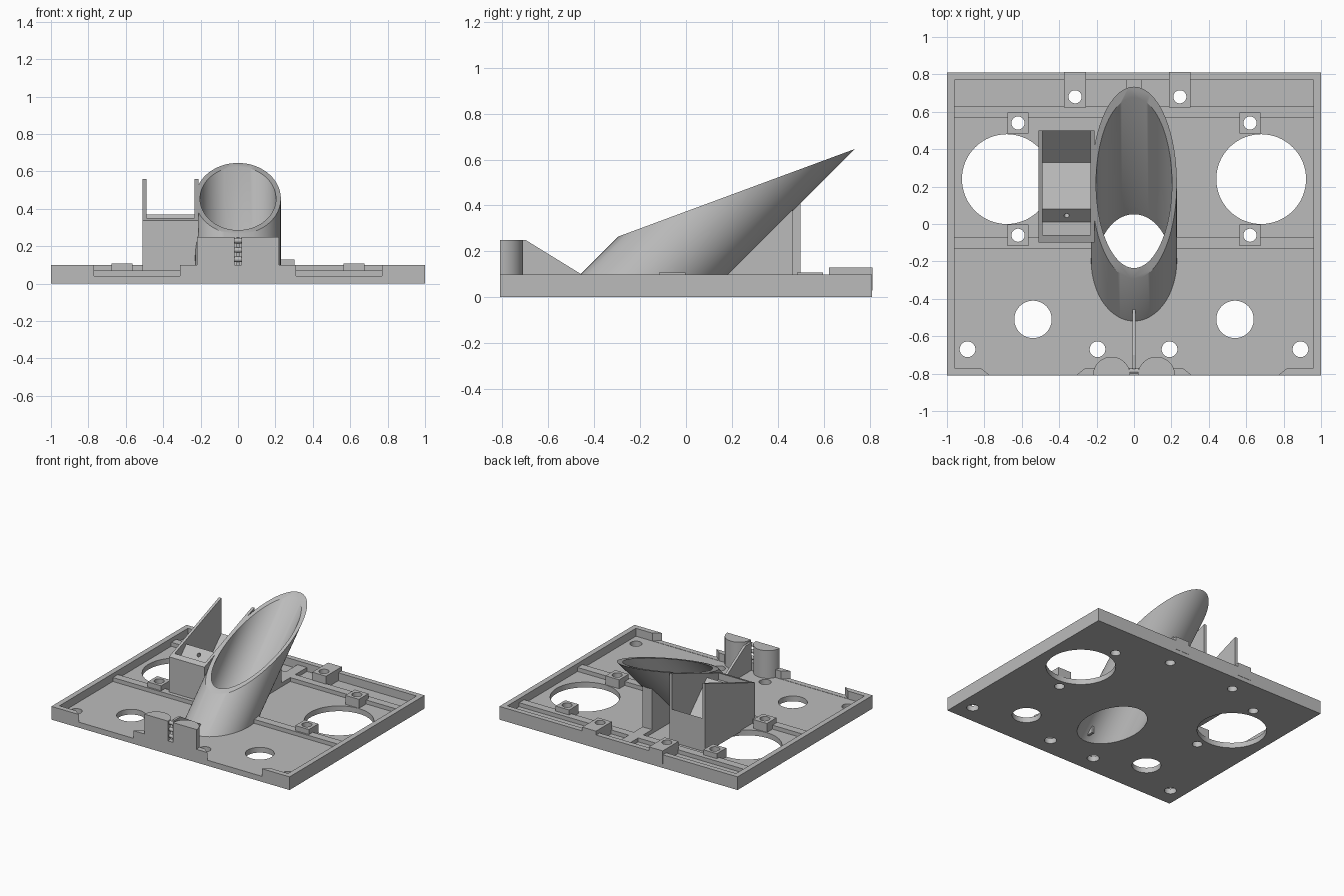
import bpy, bmesh, math
from mathutils import Matrix, Vector

old = bpy.data.objects.get("Cube")
if old:
    bpy.data.objects.remove(old, do_unlink=True)

grey = bpy.data.materials.new("plain grey")
grey.use_nodes = True
colour = (0.5, 0.5, 0.5, 1)
grey.diffuse_color = colour
grey.node_tree.nodes["Principled BSDF"].inputs["Base Color"].default_value = colour


def finish(name, bm):
    bmesh.ops.recalc_face_normals(bm, faces=bm.faces)
    mesh = bpy.data.meshes.new(name)
    bm.to_mesh(mesh)
    bm.free()
    mesh.materials.append(grey)
    ob = bpy.data.objects.new(name, mesh)
    bpy.context.collection.objects.link(ob)
    return ob


def prism(name, profile, lo, hi, axis="x"):
    """Extrude a (y, z) profile along x, or an (x, y) profile along z."""
    place = (lambda p, d: (d, *p)) if axis == "x" else (lambda p, d: (*p, d))
    bm = bmesh.new()
    face = bm.faces.new([bm.verts.new(place(p, lo)) for p in profile])
    new = bmesh.ops.extrude_face_region(bm, geom=[face])["geom"]
    bmesh.ops.translate(bm, vec=Vector(place((0, 0), hi - lo)),
                        verts=[v for v in new if isinstance(v, bmesh.types.BMVert)])
    return finish(name, bm)


def box(name, x0, x1, y0, y1, z0, z1):
    return prism(name, [(x0, y0), (x1, y0), (x1, y1), (x0, y1)], z0, z1, "z")


def cylinder(name, centre, radius, depth, rotation=None, sides=64):
    bm = bmesh.new()
    bmesh.ops.create_cone(bm, cap_ends=True, segments=sides, radius1=radius,
                          radius2=radius, depth=depth,
                          matrix=Matrix.Translation(centre) @ (rotation or Matrix()))
    return finish(name, bm)


def boolean(ob, cutter, operation="DIFFERENCE"):
    """Apply a boolean and discard the cutter."""
    mod = ob.modifiers.new("cut", "BOOLEAN")
    mod.operation, mod.solver, mod.object = operation, "EXACT", cutter
    bpy.context.view_layer.objects.active = ob
    bpy.ops.object.modifier_apply(modifier=mod.name)
    bpy.data.objects.remove(cutter, do_unlink=True)


def smooth(ob):
    bpy.ops.object.select_all(action="DESELECT")
    ob.select_set(True)
    bpy.context.view_layer.objects.active = ob
    bpy.ops.object.shade_smooth_by_angle(angle=math.radians(30))


def slant_z(y):
    """Height of the sloping plane that trims the tube and the sensor box."""
    return 0.27 + 0.37 * (y + 0.28)


LEAN = Matrix.Rotation(math.radians(-45), 4, "X")
AXIS_POINT = Vector((0, 0.065, 0.3))
FLOOR = 0.04


def bore():
    return cylinder("bore", AXIS_POINT, 0.203, 3, LEAN, 96)


# Base tray with rim, front notches and holes
base = box("base_tray", -1, 1, -0.81, 0.81, 0, 0.1)
boolean(base, box("pocket", -0.96, 0.96, -0.77, 0.77, FLOOR, 0.3))
for s in (-1, 1):
    notch = [(0.757, -0.82), (0.8325, -0.76), (0.2475, -0.76), (0.3225, -0.82)]
    boolean(base, prism("notch", [(s * x, y) for x, y in notch], 0.042, 0.3, "z"))

mounts = [(s * 0.62, y) for s in (-1, 1) for y in (-0.06, 0.54)]
rear_mounts = [(-0.315, 0.68), (0.245, 0.68)]
holes = [(x, y, 0.035) for x, y in mounts + rear_mounts]
holes += [(x, -0.67, 0.042) for x in (-0.89, -0.195, 0.19, 0.89)]
holes += [(s * 0.54, -0.51, 0.1) for s in (-1, 1)]
holes += [(s * 0.68, 0.24, 0.24) for s in (-1, 1)]
for x, y, r in holes:
    boolean(base, cylinder("drill", (x, y, 0), r, 1))
boolean(base, bore())
smooth(base)

# Cross ribs
for name, y in (("front_rib", -0.1), ("rear_rib", 0.6)):
    rib = box(name, -0.97, 0.97, y - 0.03, y + 0.03, 0.03, 0.07)
    for x, hy in mounts:
        boolean(rib, cylinder("drill", (x, hy, 0), 0.035, 1))
    if y < 0:
        boolean(rib, bore())
box("centre_rib", -0.04, 0.04, 0.46, 0.78, 0.03, 0.07)

# Drilled mounting blocks
for x, y in mounts:
    block = box("mounting_block", x - 0.057, x + 0.057, y - 0.057, y + 0.057, 0.03, 0.108)
    boolean(block, cylinder("drill", (x, y, 0), 0.035, 1))
    smooth(block)
for x, y in rear_mounts:
    block = box("rear_mounting_block", x - 0.058, x + 0.058, 0.623, 0.812, 0.03, 0.13)
    boolean(block, cylinder("drill", (x, y, 0), 0.035, 1))
    smooth(block)

# Leaning tube, trimmed at the floor and by the sloping plane
tube = cylinder("leaning_tube", AXIS_POINT, 0.229, 3, LEAN, 96)
trim = [(-0.8, 0.01), (1.2, 0.01), (1.2, slant_z(1.2)), (-0.8, slant_z(-0.8))]
boolean(tube, prism("trim", trim, -1, 1), "INTERSECT")
boolean(tube, bore())
smooth(tube)

# Web holding up the tube
prism("tube_support", [(0.15, 0.03), (0.465, 0.03), (0.465, 0.39), (0.15, 0.075)], -0.04, 0.04)

# Sensor box: side walls and a core with a V-shaped seat
wall = [(-0.1, 0.03), (0.5, 0.03), (0.5, slant_z(0.5)), (-0.1, slant_z(-0.1))]
for name, x0, x1 in (("outer_box_wall", -0.51, -0.49), ("inner_box_wall", -0.232, -0.212)):
    prism(name, wall, x0, x1)
seat = [(-0.1, 0.03), (0.5, 0.03), (0.5, 0.29), (0.33, 0.12), (0.08, 0.37), (0.01, 0.3),
        (-0.06, 0.3), (-0.06, slant_z(-0.06)), (-0.1, slant_z(-0.1))]
core = prism("sensor_seat", seat, -0.491, -0.231)
boolean(core, cylinder("drill", (-0.36, 0.045, 0.335), 0.014, 0.1,
                       Matrix.Rotation(math.radians(45), 4, "X"), 24))

# Front clamp: two half-round posts, thin brace and pins
for s in (-1, 1):
    arc = [(s * 0.12 + 0.1 * math.cos(a), -0.81 + 0.1 * math.sin(a))
           for a in (math.pi * i / 32 for i in range(33))]
    smooth(prism("clamp_post", arc, 0.005, 0.25, "z"))
prism("clamp_brace", [(-0.775, 0.03), (-0.44, 0.03), (-0.44, 0.09), (-0.7, 0.25), (-0.775, 0.25)],
      -0.009, 0.009)
for z in (0.13, 0.18, 0.23):
    smooth(cylinder("clamp_pin", (0, -0.785, z), 0.014, 0.05,
                    Matrix.Rotation(math.radians(90), 4, "Y"), 24))
